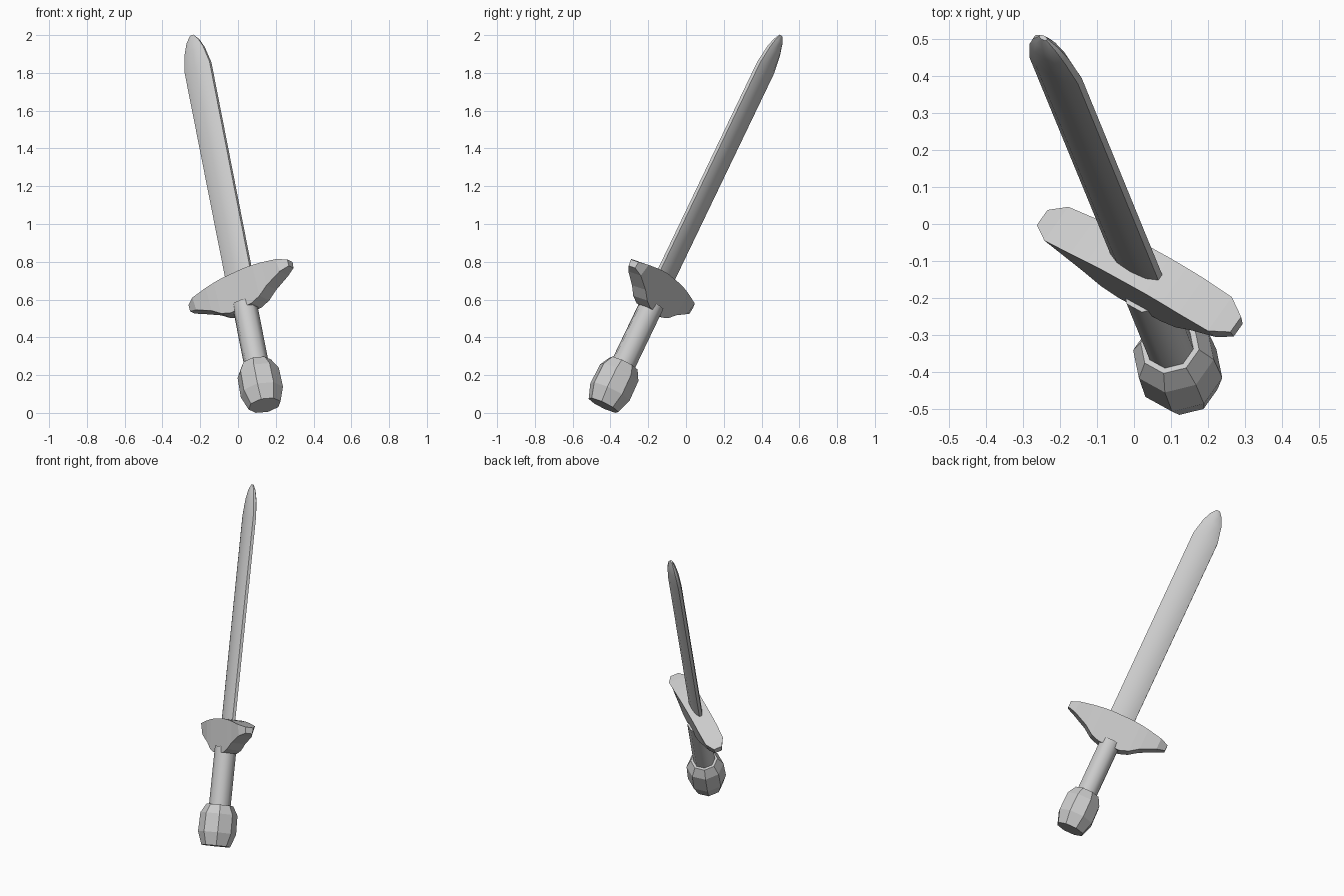
import bpy, bmesh, math
from mathutils import Vector, Matrix

if "Cube" in bpy.data.objects:
    bpy.data.objects.remove(bpy.data.objects["Cube"])

# Tilted sword frame: local x = guard width, y = thickness, z = along blade (tip at 0)
d = Vector((-0.197, 0.48, 1.0)).normalized()
w = Vector((0.815, -0.457, 0.356))
w = (w - d * w.dot(d)).normalized()
t = d.cross(w)
FRAME = Matrix.Translation((-0.245, 0.503, 1.997)) @ Matrix((w, t, d)).transposed().to_4x4()


def loft(name, rings, smooth=None):
    """Skin a list of equal-sized closed rings and cap both ends."""
    bm = bmesh.new()
    vs = [[bm.verts.new(p) for p in r] for r in rings]
    n = len(vs[0])
    for a, b in zip(vs, vs[1:]):
        for i in range(n):
            j = (i + 1) % n
            bm.faces.new((a[i], a[j], b[j], b[i]))
    bm.faces.new(vs[0])
    bm.faces.new(vs[-1])
    bmesh.ops.recalc_face_normals(bm, faces=bm.faces)
    bm.transform(FRAME)
    me = bpy.data.meshes.new(name)
    bm.to_mesh(me)
    bm.free()
    ob = bpy.data.objects.new(name, me)
    bpy.context.collection.objects.link(ob)
    if smooth:
        bpy.ops.object.select_all(action='DESELECT')
        ob.select_set(True)
        bpy.context.view_layer.objects.active = ob
        bpy.ops.object.shade_smooth_by_angle(angle=math.radians(smooth))
    return ob


def round_ring(r, s, n=8):
    return [(r * math.cos(math.tau * (i + .5) / n), r * math.sin(math.tau * (i + .5) / n), -s)
            for i in range(n)]


def blade_ring(a, b, s):
    pts = [(1, .35), (.6, .85), (0, 1), (-.6, .85), (-1, .35)]
    pts += [(x, -y) for x, y in reversed(pts)]
    return [(a * x, b * y, -s) for x, y in pts]


# Blade: flat lens section with a rounded point
loft("blade", [blade_ring(a, b, s) for a, b, s in (
    (.08, .027, 1.50), (.081, .027, .19), (.060, .024, .09), (.038, .017, .035), (.012, .006, 0))], 50)

# Crossguard: half stations (x, top s, bottom s, top half thickness, bottom half thickness)
half = [(.322, 1.478, 1.515, .026, .022), (.272, 1.465, 1.533, .058, .042),
        (.18, 1.447, 1.578, .061, .046), (.125, 1.439, 1.618, .061, .047),
        (.07, 1.434, 1.638, .061, .046)]
stations = half + [(-x, *rest) for x, *rest in reversed(half)]
loft("crossguard", [[(x, a, -s0), (x, -a, -s0), (x, -b, -s1), (x, b, -s1)]
                    for x, s0, s1, a, b in stations])

# Grip
loft("grip", [round_ring(.066, 1.60), round_ring(.066, 2.0)], 50)

# Pommel
loft("pommel", [round_ring(r, s) for r, s in (
    (.082, 1.955), (.113, 2.01), (.116, 2.125), (.088, 2.205))])
